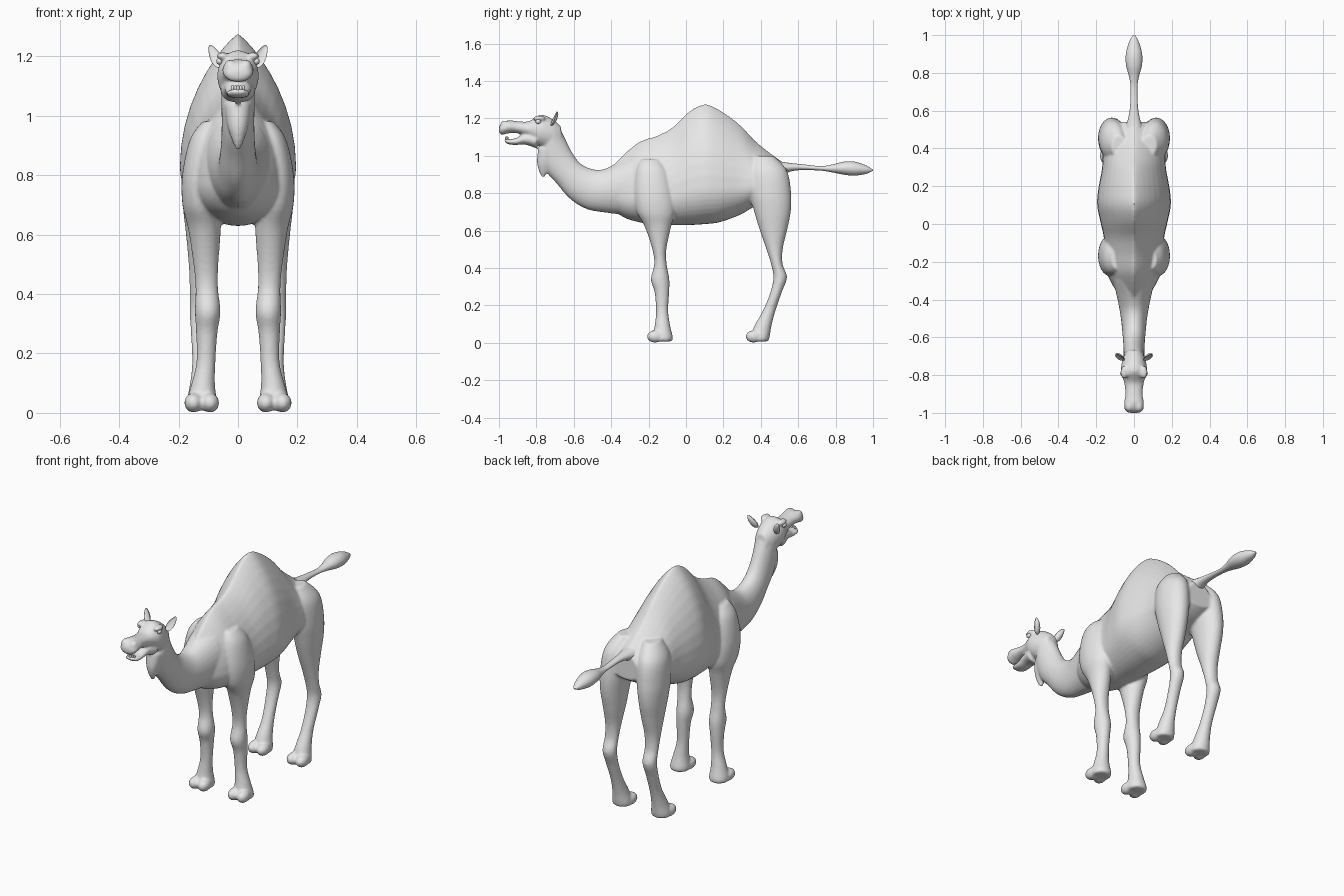
import bpy, bmesh, math
from mathutils import Matrix, Vector

old = bpy.data.objects.get("Cube")
if old:
    bpy.data.objects.remove(old, do_unlink=True)

hide = bpy.data.materials.new("plain grey hide")
hide.use_nodes = True
grey = (0.8, 0.8, 0.8, 1)
hide.diffuse_color = grey
hide.node_tree.nodes["Principled BSDF"].inputs["Base Color"].default_value = grey


def spline(a, b, c, d, t):
    """Catmull-Rom blend of four number tuples."""
    return [0.5 * (2 * q + (r - p) * t + (2 * p - 5 * q + 4 * r - s) * t * t
                   + (3 * q - p - 3 * r + s) * t ** 3) for p, q, r, s in zip(a, b, c, d)]


def loft(bm, rings, peak=0.5, taper=0.0, sides=28, steps=5):
    """Skin rings given as (y, z) of one edge, (y, z) of the other, half width, x centre."""
    dense = []
    for i in range(len(rings) - 1):
        four = [rings[max(i - 1, 0)], rings[i], rings[i + 1], rings[min(i + 2, len(rings) - 1)]]
        dense += [spline(*four, k / steps) for k in range(steps)]
    dense.append(rings[-1])
    loops = []
    for ya, za, yb, zb, width, xc in dense:
        loop = []
        for k in range(sides):
            angle = math.tau * k / sides
            c, s = math.cos(angle), math.sin(angle)
            along = peak + c * ((1 - peak) if c > 0 else peak)
            x = width * s * (abs(s) ** taper if c > 0 else 1)
            loop.append(bm.verts.new((xc + x, ya + (yb - ya) * along, za + (zb - za) * along)))
        loops.append(loop)
    faces = [bm.faces.new(loops[0]), bm.faces.new(loops[-1])]
    for low, high in zip(loops, loops[1:]):
        for k in range(sides):
            n = (k + 1) % sides
            faces.append(bm.faces.new((low[k], low[n], high[n], high[k])))
    bmesh.ops.recalc_face_normals(bm, faces=faces)


def upright(rows):
    """Rings standing across the body: y, bottom, top, half width."""
    return [(y, low, y, high, w, 0) for y, low, high, w in rows]


def level(rows, side=1):
    """Rings lying flat: height, front, back, half width, x centre."""
    return [(front, z, back, z, w, side * x) for z, front, back, w, x in rows]


def ball(bm, centre, radii, turn=None):
    matrix = Matrix.Translation(centre) @ (turn or Matrix()) @ Matrix.Diagonal((*radii, 1))
    return bmesh.ops.create_uvsphere(bm, u_segments=20, v_segments=12, radius=1, matrix=matrix)["verts"]


def finish(name, bm):
    mesh = bpy.data.meshes.new(name)
    for face in bm.faces:
        face.smooth = True
    bm.to_mesh(mesh)
    bm.free()
    mesh.materials.append(hide)
    obj = bpy.data.objects.new(name, mesh)
    bpy.context.collection.objects.link(obj)
    return obj


body = bmesh.new()

# Torso with the single hump
loft(body, upright([
    (-.40, .72, .94, .06), (-.33, .67, 1.01, .11), (-.25, .645, 1.075, .145),
    (-.15, .63, 1.11, .155), (-.07, .63, 1.155, .16), (.02, .63, 1.24, .18),
    (.1, .635, 1.275, .195), (.18, .645, 1.245, .19), (.29, .685, 1.165, .17),
    (.37, .73, 1.08, .165), (.47, .76, 1.0, .15), (.54, .8, .955, .08)]),
    peak=.3, taper=.7, sides=40)

# Curved neck
loft(body, [
    (-.76, 1.06, -.67, 1.14, .058, 0), (-.775, 1.0, -.645, 1.09, .056, 0),
    (-.75, .92, -.61, 1.02, .055, 0), (-.69, .85, -.57, .965, .057, 0),
    (-.62, .77, -.52, .935, .062, 0), (-.53, .715, -.46, .925, .07, 0),
    (-.42, .695, -.40, .945, .085, 0), (-.30, .68, -.30, 1.0, .11, 0)])

# Skull and upper muzzle
loft(body, [
    (-.66, 1.06, -.67, 1.16, .035, 0), (-.70, 1.04, -.72, 1.2, .058, 0),
    (-.78, 1.05, -.78, 1.22, .07, 0), (-.84, 1.1, -.84, 1.185, .052, 0),
    (-.90, 1.12, -.90, 1.185, .046, 0), (-.95, 1.12, -.95, 1.19, .053, 0),
    (-.985, 1.112, -.985, 1.175, .048, 0), (-1.0, 1.125, -1.0, 1.155, .028, 0)])

# Dropped lower jaw
loft(body, upright([
    (-.80, 1.04, 1.12, .06), (-.86, 1.06, 1.12, .046), (-.91, 1.058, 1.094, .041),
    (-.95, 1.062, 1.09, .038), (-.972, 1.076, 1.09, .022)]))

# Throat tuft
loft(body, level([
    (1.04, -.79, -.70, .045, 0), (.97, -.797, -.72, .036, 0),
    (.92, -.787, -.74, .021, 0), (.885, -.77, -.755, .006, 0)]))

fore_leg = [
    (.98, -.24, -.14, .03, .09), (.92, -.265, -.10, .05, .112), (.8, -.275, -.07, .06, .128),
    (.7, -.262, -.06, .062, .125), (.62, -.22, -.08, .055, .113), (.5, -.18, -.105, .042, .108),
    (.42, -.17, -.103, .038, .105), (.34, -.188, -.089, .043, .102), (.27, -.168, -.09, .036, .105),
    (.17, -.16, -.095, .032, .108), (.09, -.168, -.084, .041, .118),
    (.03, -.18, -.07, .053, .122), (.008, -.18, -.075, .05, .122)]
hind_leg = [
    (1.0, .36, .47, .04, .08), (.92, .335, .54, .07, .105), (.8, .34, .562, .075, .115),
    (.7, .365, .56, .066, .12), (.6, .395, .54, .055, .12), (.5, .43, .517, .043, .123),
    (.42, .455, .517, .038, .125), (.35, .467, .54, .038, .125), (.27, .451, .512, .034, .125),
    (.17, .41, .478, .032, .122), (.09, .365, .457, .041, .122),
    (.03, .345, .447, .053, .122), (.008, .345, .44, .05, .122)]

for side in (-1, 1):
    # Legs, each ending in two toes
    for leg, toe_y in ((fore_leg, -.165), (hind_leg, .362)):
        loft(body, level(leg, side))
        for spread in (-.028, .028):
            ball(body, (side * .122 + spread, toe_y, .034), (.031, .044, .033))
    # Nostril pads and brow ridges
    ball(body, (side * .026, -.965, 1.165), (.022, .03, .024))
    ball(body, (side * .052, -.785, 1.2), (.02, .035, .014))

# Blend the parts into one continuous hide
body_obj = finish("camel_body", body)
remesh = body_obj.modifiers.new("blend", "REMESH")
remesh.mode = "VOXEL"
remesh.voxel_size = .007
remesh.use_smooth_shade = True
smooth = body_obj.modifiers.new("soften", "SMOOTH")
smooth.factor = .5
smooth.iterations = 6

# Tail held out behind with a tuft at its end
tail = bmesh.new()
loft(tail, upright([
    (.50, .89, .97, .05), (.555, .915, .962, .032), (.62, .924, .955, .021),
    (.72, .921, .945, .018), (.78, .912, .953, .026), (.84, .9, .968, .042),
    (.9, .894, .969, .043), (.96, .903, .95, .027), (.99, .915, .932, .012),
    (1.0, .921, .926, .003)]))
finish("tail", tail)

for side, label in ((1, "left"), (-1, "right")):
    # Ear, cupped toward the front
    ear = bmesh.new()
    for vert in ball(ear, (0, 0, 0), (.019, .018, .045)):
        if vert.co.y < 0:
            vert.co.y *= -.4
        vert.co.x *= 1 - 6 * vert.co.z
    lean = Matrix.Rotation(side * .45, 4, "Y") @ Matrix.Rotation(-.4, 4, "X")
    ear.transform(Matrix.Translation((side * .077, -.707, 1.2)) @ lean)
    finish(label + "_ear", ear)
    # Eye
    eye = bmesh.new()
    ball(eye, (side * .062, -.79, 1.183), (.011, .015, .012))
    finish(label + "_eye", eye)

# Lower front teeth in a shallow arc
teeth = bmesh.new()
for k in range(-2, 3):
    ball(teeth, (k * .009, -.962 + abs(k) * .004, 1.092), (.0055, .005, .011))
finish("lower_teeth", teeth)
